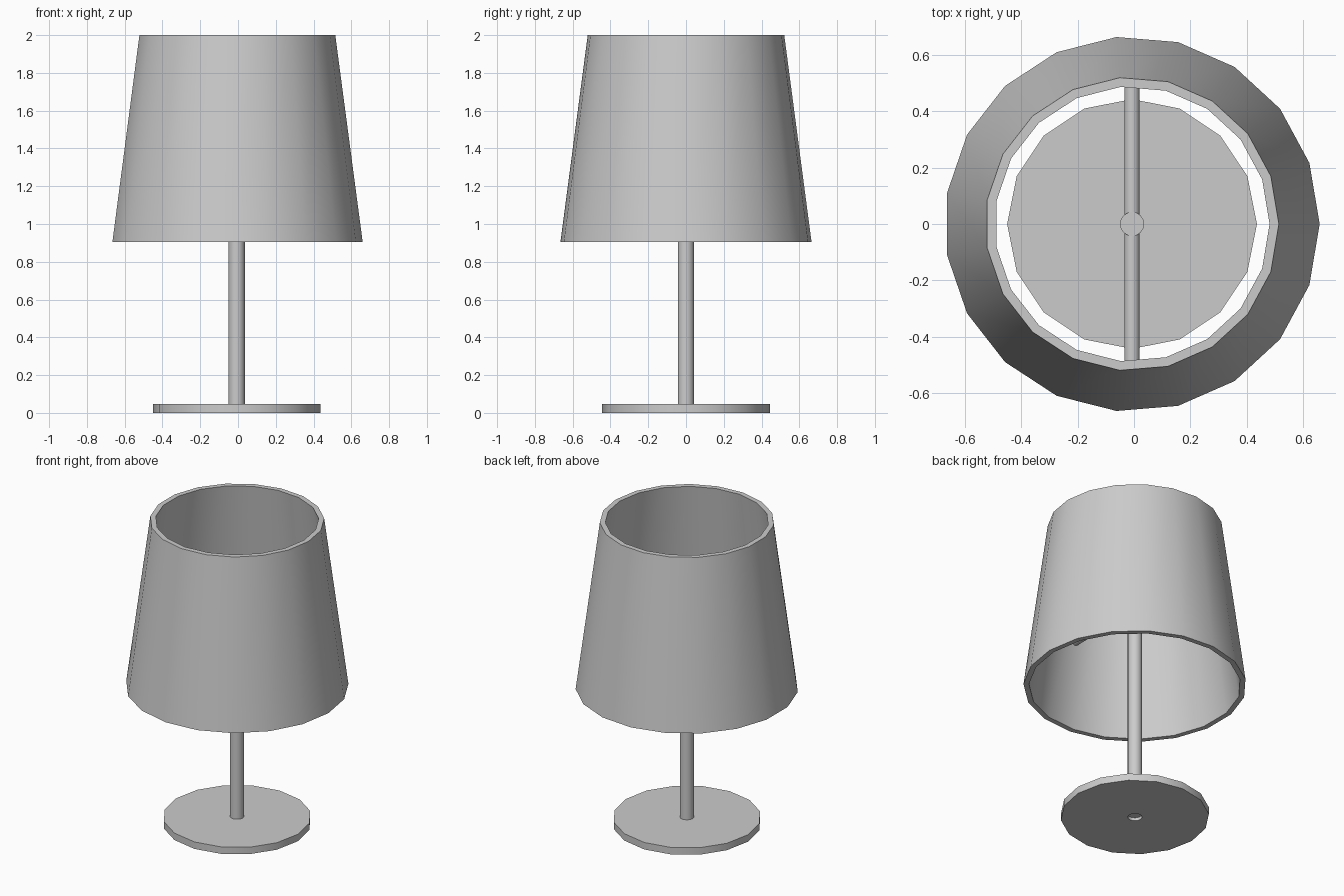
import bpy, bmesh, math

if "Cube" in bpy.data.objects:
    bpy.data.objects.remove(bpy.data.objects["Cube"])

CX = -0.007  # the odd-sided shade shifts the lamp axis slightly


def lathe(name, profile, sides, closed=False):
    """Spin (radius, z) points around the lamp axis; radius 0 gives a pole."""
    bm = bmesh.new()
    rings = []
    for r, z in profile:
        if r == 0:
            rings.append([bm.verts.new((0, 0, z))] * sides)
        else:
            rings.append([bm.verts.new((r * math.cos(2 * math.pi * i / sides),
                                        r * math.sin(2 * math.pi * i / sides), z))
                          for i in range(sides)])
    pairs = list(zip(rings, rings[1:]))
    if closed:
        pairs.append((rings[-1], rings[0]))
    for a, b in pairs:
        for i in range(sides):
            j = (i + 1) % sides
            bm.faces.new(list(dict.fromkeys((a[i], a[j], b[j], b[i]))))
    bmesh.ops.recalc_face_normals(bm, faces=bm.faces)
    mesh = bpy.data.meshes.new(name)
    bm.to_mesh(mesh)
    bm.free()
    ob = bpy.data.objects.new(name, mesh)
    bpy.context.collection.objects.link(ob)
    ob.location.x = CX
    smooth(ob)
    return ob


def smooth(ob):
    bpy.ops.object.select_all(action='DESELECT')
    ob.select_set(True)
    bpy.context.view_layer.objects.active = ob
    bpy.ops.object.shade_smooth_by_angle(angle=math.radians(30))


# Tapered open shade with wall thickness
lathe("shade", [(0.667, 0.905), (0.522, 2.0), (0.489, 2.0), (0.634, 0.905)], 19, closed=True)

# Disc base with a small recess underneath
lathe("base", [(0.043, 0.0), (0.444, 0.0), (0.444, 0.046), (0.043, 0.046)], 16, closed=True)

# Upright stem
lathe("stem", [(0, 0.02), (0.043, 0.02), (0.043, 1.49), (0, 1.49)], 16)

# Cross bar holding the shade
bpy.ops.mesh.primitive_cylinder_add(vertices=16, radius=0.027, depth=1.13,
                                    location=(CX, 0, 1.46), rotation=(math.pi / 2, 0, 0))
bar = bpy.context.object
bar.name = "cross_bar"
smooth(bar)
